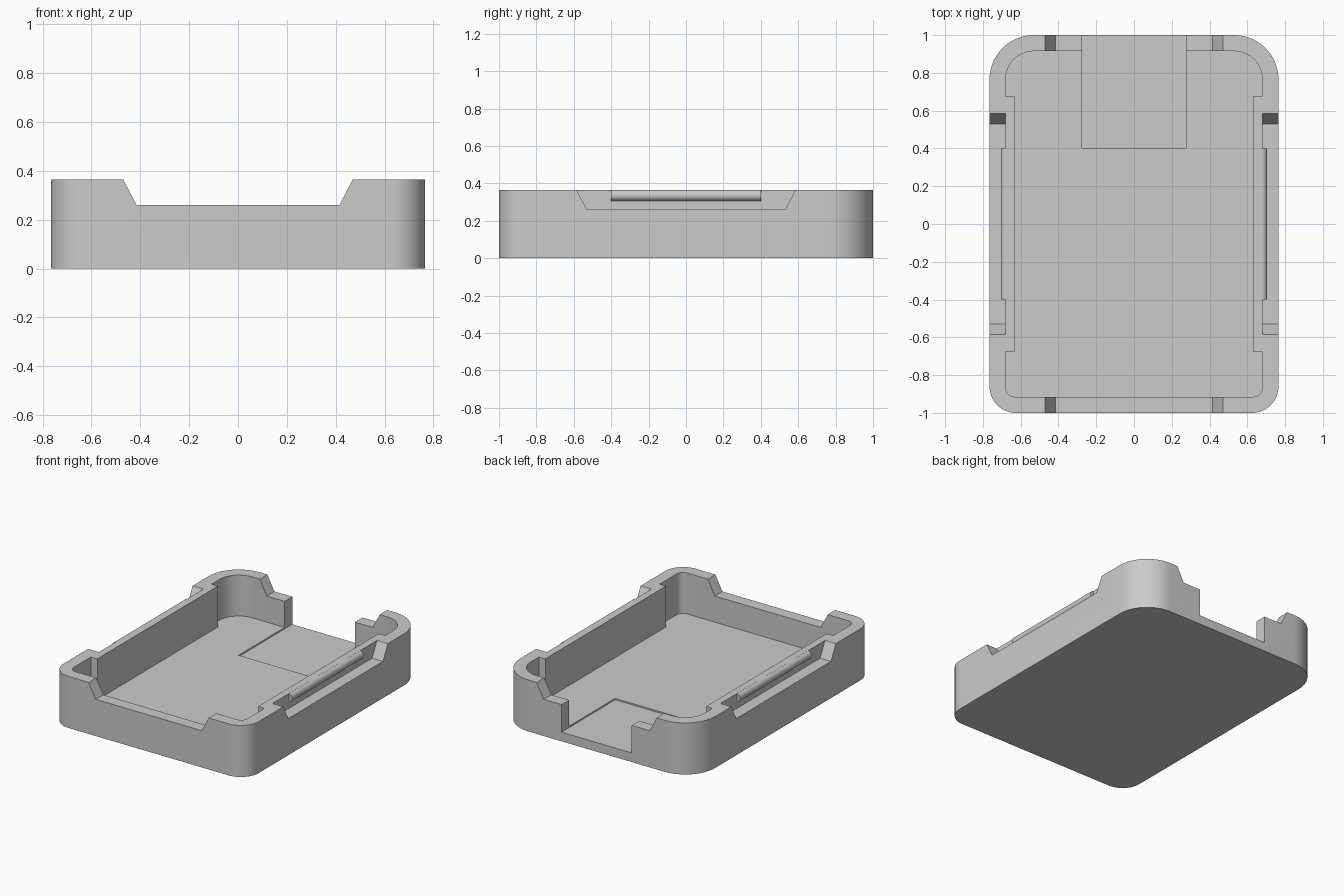
import bpy, bmesh, math
from mathutils import Vector

cube = bpy.data.objects.get("Cube")
if cube:
    bpy.data.objects.remove(cube, do_unlink=True)

HEIGHT, FLOOR, RECESS, NOTCH_Z = 0.365, 0.075, 0.065, 0.26

mat = bpy.data.materials.new("light grey plastic")
mat.use_nodes = True
grey = (0.6, 0.6, 0.6, 1.0)
mat.diffuse_color = grey
mat.node_tree.nodes["Principled BSDF"].inputs["Base Color"].default_value = grey


def prism(name, points, sweep):
    """Closed solid made by sweeping a flat outline along a vector."""
    bm = bmesh.new()
    face = bm.faces.new([bm.verts.new(p) for p in points])
    new = bmesh.ops.extrude_face_region(bm, geom=[face])["geom"]
    moved = [v for v in new if isinstance(v, bmesh.types.BMVert)]
    bmesh.ops.translate(bm, verts=moved, vec=Vector(sweep))
    bmesh.ops.recalc_face_normals(bm, faces=bm.faces)
    mesh = bpy.data.meshes.new(name)
    bm.to_mesh(mesh)
    bm.free()
    mesh.materials.append(mat)
    obj = bpy.data.objects.new(name, mesh)
    bpy.context.collection.objects.link(obj)
    return obj


def box(name, x0, x1, y0, y1, z0, z1):
    outline = [(x0, y0, z0), (x1, y0, z0), (x1, y1, z0), (x0, y1, z0)]
    return prism(name, outline, (0, 0, z1 - z0))


def rounded_slab(name, hx, hy, r_front, r_back, z0, z1, steps=16):
    """Upright slab whose front and back corners have their own radii."""
    points = []
    for i, (sx, sy) in enumerate([(1, 1), (-1, 1), (-1, -1), (1, -1)]):
        r = r_back if sy > 0 else r_front
        for k in range(steps + 1):
            a = math.pi / 2 * (i + k / steps)
            points.append((sx * (hx - r) + r * math.cos(a),
                           sy * (hy - r) + r * math.sin(a), z0))
    return prism(name, points, (0, 0, z1 - z0))


def trapezoid(half):
    """Notch outline (offset, height), carried on past the rim."""
    rise, run = HEIGHT - NOTCH_Z, 0.055
    top = NOTCH_Z + 2 * rise
    return [(-half, NOTCH_Z), (half, NOTCH_Z),
            (half + 2 * run, top), (-half - 2 * run, top)]


def activate(obj):
    bpy.ops.object.select_all(action='DESELECT')
    obj.select_set(True)
    bpy.context.view_layer.objects.active = obj


def cut(target, cutter):
    cutter.hide_render = True
    mod = target.modifiers.new("cut", 'BOOLEAN')
    mod.operation, mod.solver, mod.object = 'DIFFERENCE', 'EXACT', cutter
    activate(target)
    bpy.ops.object.modifier_apply(modifier=mod.name)
    bpy.data.objects.remove(cutter, do_unlink=True)


def smooth(obj):
    activate(obj)
    bpy.ops.object.shade_smooth_by_angle(angle=math.radians(30))


# Tray with hollow, four rim notches and the open, slightly sunken back bay
tray = rounded_slab("tray", 0.765, 1.0, 0.14, 0.235, 0, HEIGHT)
cut(tray, rounded_slab("hollow", 0.68, 0.915, 0.05, 0.15, FLOOR, 0.6))
cut(tray, prism("end_notches", [(a, -1.2, z) for a, z in trapezoid(0.415)], (0, 2.4, 0)))
cut(tray, prism("side_notches", [(-1, a, z) for a, z in trapezoid(0.53)], (2, 0, 0)))
cut(tray, box("back_bay", -0.275, 0.275, 0.4, 1.2, RECESS, 0.5))
smooth(tray)

# Upright side panels, each with a half-round snap rail on the outside
for side, s in (("left", 1), ("right", -1)):
    box(side + "_side_panel", *sorted((s * 0.63, s * 0.68)),
        -0.675, 0.675, FLOOR - 0.01, HEIGHT)
    r, n = 0.03, 16
    arc = [math.pi * (k / n - 0.5) for k in range(n + 1)]
    outline = [(s * (0.675 + r * math.cos(a)), -0.4, HEIGHT - r + r * math.sin(a))
               for a in arc]
    smooth(prism(side + "_snap_rail", outline, (0, 0.8, 0)))
